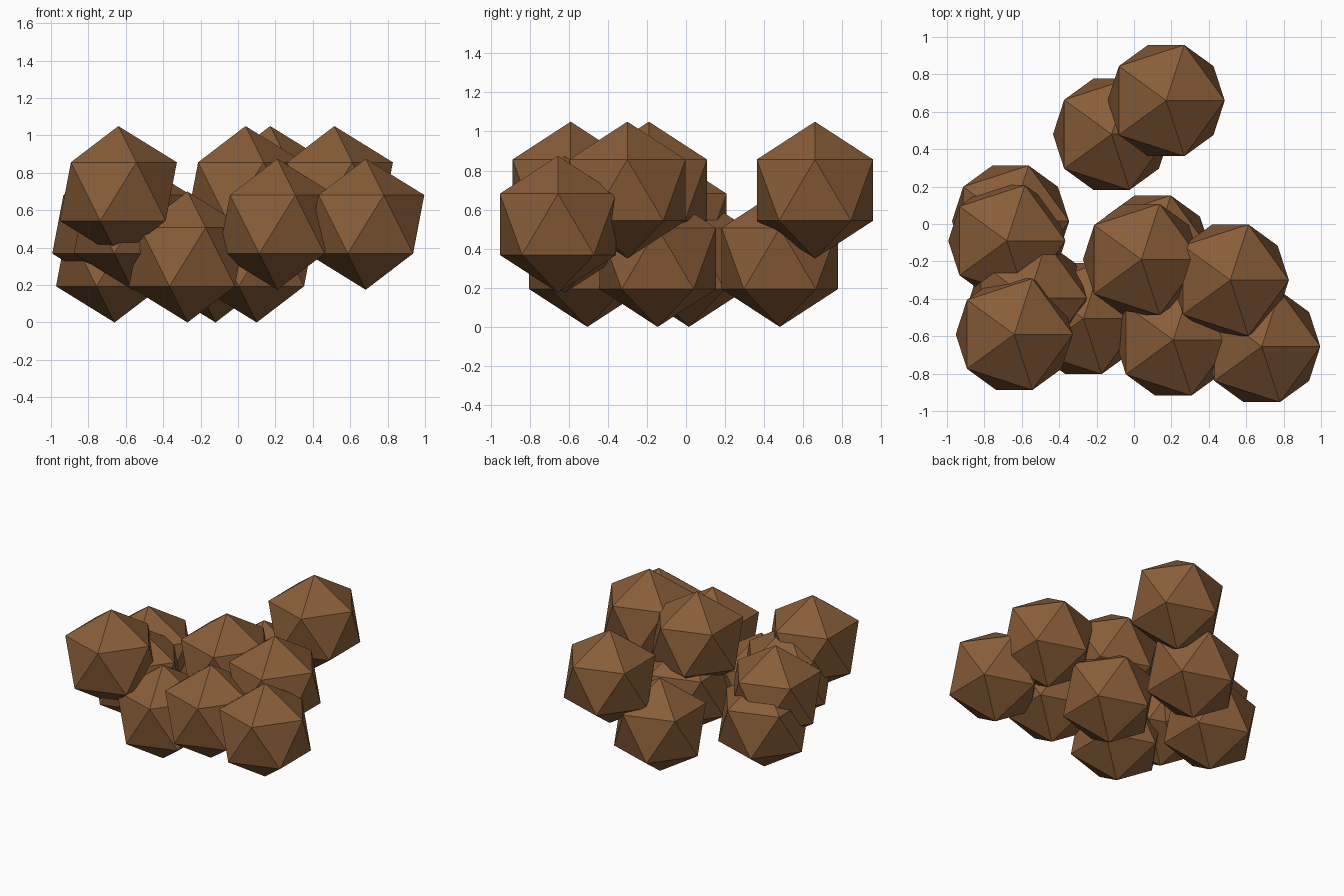
import bpy

if "Cube" in bpy.data.objects:
    bpy.data.objects.remove(bpy.data.objects["Cube"])

R = 0.35  # radius of every clump

brown = bpy.data.materials.new("brown")
brown.diffuse_color = (0.25, 0.11, 0.04, 1)
brown.use_nodes = True
brown.node_tree.nodes["Principled BSDF"].inputs["Base Color"].default_value = brown.diffuse_color

# clump centres in plan, grouped by layer height
layers = {
    ("bottom_clump", 0.35): [(-0.12, 0.48), (-0.66, 0.015), (0.10, -0.145), (-0.27, -0.505)],
    ("middle_clump", 0.525): [(-0.68, -0.09), (-0.565, -0.395), (0.21, -0.62), (0.683, -0.655)],
    ("top_clump", 0.70): [(0.172, 0.66), (-0.64, -0.59), (0.04, -0.19), (0.515, -0.30)],
}

# faceted twenty-sided clumps, all facing the same way
for (name, z), places in layers.items():
    for i, (x, y) in enumerate(places, 1):
        bpy.ops.mesh.primitive_ico_sphere_add(subdivisions=1, radius=R, location=(x, y, z))
        clump = bpy.context.object
        clump.name = f"{name}_{i}"
        clump.data.materials.append(brown)
